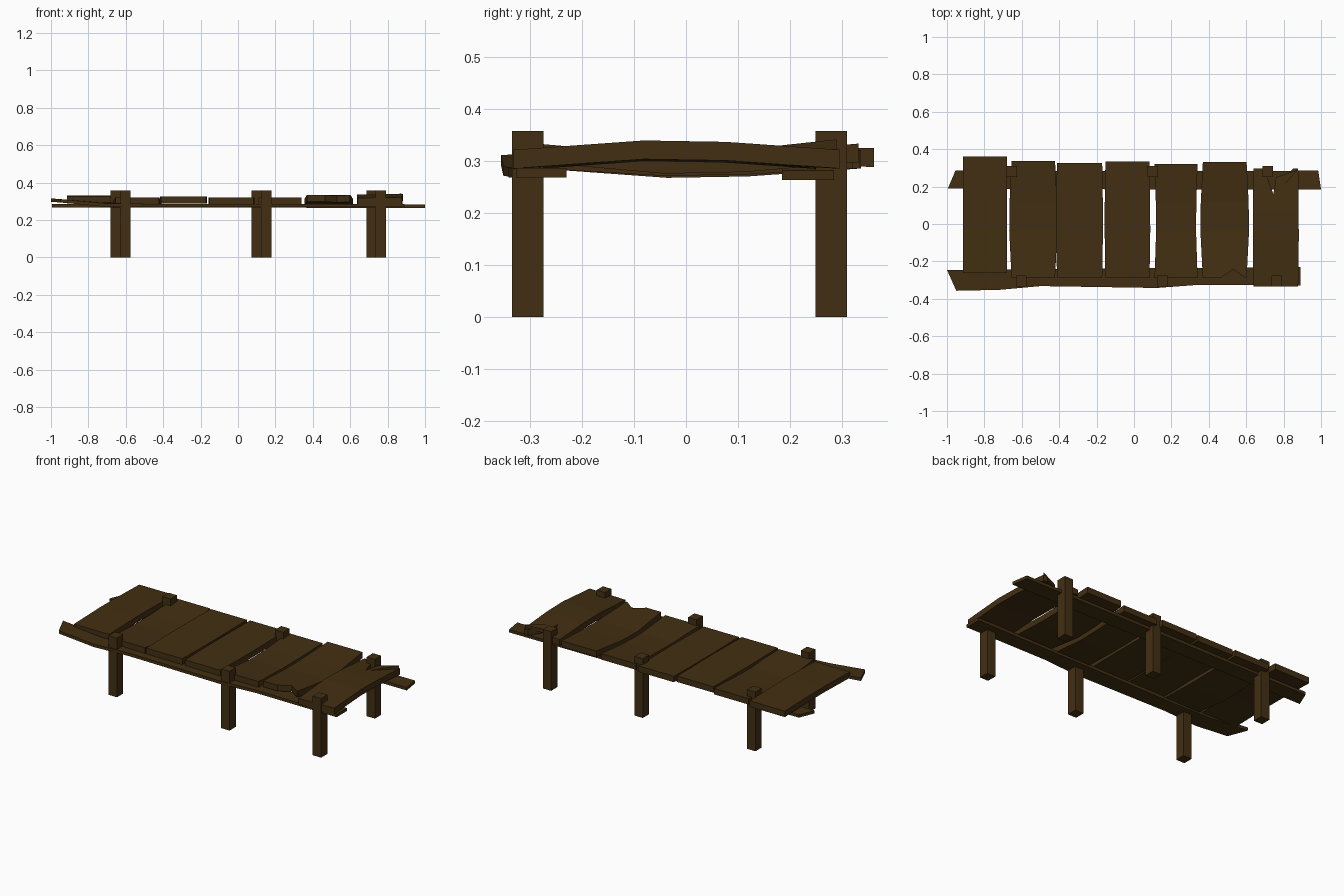
import bpy, bmesh
from mathutils import Vector

wood = bpy.data.materials.new("dark_wood")
wood.diffuse_color = (0.055, 0.028, 0.006, 1)


def make(name, verts, faces, material=True):
    me = bpy.data.meshes.new(name)
    me.from_pydata(verts, [], faces)
    bm = bmesh.new()
    bm.from_mesh(me)
    bmesh.ops.recalc_face_normals(bm, faces=bm.faces)
    bm.to_mesh(me)
    bm.free()
    ob = bpy.data.objects.new(name, me)
    bpy.context.collection.objects.link(ob)
    if material:
        me.materials.append(wood)
    return ob


def board(name, sections, thick):
    """Loft a flat board through cross-sections given as pairs of top-edge points."""
    drop = Vector((0, 0, -thick))
    verts, faces = [], []
    for a, b in sections:
        a, b = Vector(a), Vector(b)
        verts += [a, b, b + drop, a + drop]
    for i in range(len(sections) - 1):
        o = 4 * i
        faces += [(o + k, o + (k + 1) % 4, o + 4 + (k + 1) % 4, o + 4 + k) for k in range(4)]
    n = len(verts)
    faces += [(0, 1, 2, 3), (n - 4, n - 3, n - 2, n - 1)]
    return make(name, verts, faces)


def notch(ob, tri):
    """Cut a splintered triangular notch out of a plank."""
    verts = [(x, y, z) for z in (0.2, 0.45) for x, y in tri]
    cutter = make(ob.name + "_notch_cutter", verts,
                  [(0, 1, 2), (3, 4, 5), (0, 1, 4, 3), (1, 2, 5, 4), (2, 0, 3, 5)], False)
    cutter.hide_render = True
    cutter.hide_viewport = True
    mod = ob.modifiers.new("split", 'BOOLEAN')
    mod.object = cutter
    mod.operation = 'DIFFERENCE'
    mod.solver = 'EXACT'


# Square posts, back row offset slightly to the left
for label, y0, y1, xs in (("front", -0.335, -0.275, (-0.632, 0.122, 0.735)),
                          ("back", 0.25, 0.31, (-0.682, 0.072, 0.686))):
    for i, x in enumerate(xs):
        board(f"{label}_post_{i + 1}",
              [((x, y0, 0.358), (x + 0.056, y0, 0.358)),
               ((x, y1, 0.358), (x + 0.056, y1, 0.358))], 0.358)

# Long rails under the planks
board("back_rail", [((-0.995, 0.19, 0.285), (-0.955, 0.285, 0.285)),
                    ((0.0, 0.185, 0.285), (0.0, 0.283, 0.285)),
                    ((1.0, 0.185, 0.282), (0.985, 0.285, 0.282))], 0.018)
board("front_rail", [((-1.0, -0.245, 0.316), (-0.95, -0.357, 0.312)),
                     ((-0.74, -0.245, 0.295), (-0.72, -0.352, 0.29)),
                     ((-0.5, -0.24, 0.287), (-0.5, -0.332, 0.287)),
                     ((0.1, -0.235, 0.287), (0.12, -0.342, 0.287)),
                     ((0.35, -0.235, 0.287), (0.35, -0.325, 0.287)),
                     ((0.89, -0.23, 0.287), (0.89, -0.328, 0.287))], 0.018)

# Deck planks: left x, right x, front y, back y, top z, bow up, side bulge, right-edge lift
planks = [(-0.915, -0.68, -0.262, 0.362, 0.325, 0.006, 0.0, 0.0),
          (-0.655, -0.422, -0.285, 0.337, 0.322, -0.018, 0.012, 0.0),
          (-0.412, -0.17, -0.29, 0.327, 0.325, 0.0, 0.004, 0.0),
          (-0.153, 0.083, -0.288, 0.335, 0.322, 0.0, 0.004, 0.0),
          (0.11, 0.34, -0.288, 0.322, 0.322, -0.014, -0.008, 0.0),
          (0.368, 0.602, -0.288, 0.332, 0.334, -0.022, 0.013, 0.0),
          (0.638, 0.878, -0.333, 0.297, 0.318, 0.018, 0.003, 0.004)]
deck = []
for i, (x0, x1, y0, y1, z, bow, bulge, lift) in enumerate(planks):
    secs = []
    for t, k in ((0, 0), (0.4, 1), (0.65, 0.85), (1, 0)):
        y, zz, s = y0 + (y1 - y0) * t, z + bow * k, bulge * k
        secs.append(((x0 - s, y, zz), (x1 + s, y, zz + lift)))
    deck.append(board(f"deck_plank_{i + 1}", secs, 0.036))

# Broken ends
notch(deck[5], ((0.455, -0.295), (0.605, -0.295), (0.53, -0.242)))
notch(deck[6], ((0.69, 0.31), (0.86, 0.31), (0.745, 0.16)))

# Splinter lifting at the far right corner
board("raised_splinter", [((0.745, 0.16, 0.328), (0.76, 0.16, 0.328)),
                          ((0.76, 0.25, 0.325), (0.875, 0.29, 0.342))], 0.022)
